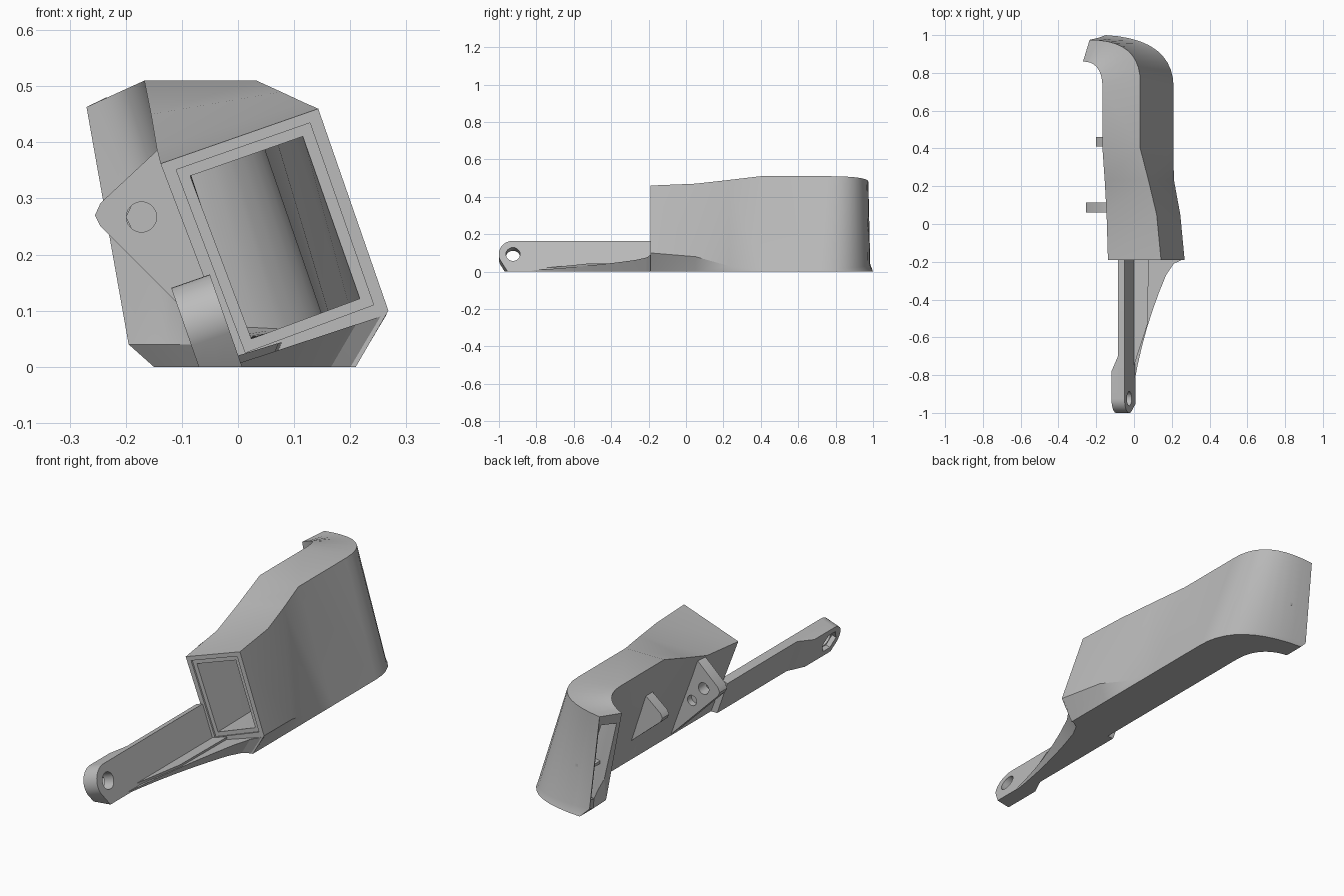
import bpy, bmesh, math
from mathutils import Vector

if "Cube" in bpy.data.objects:
    bpy.data.objects.remove(bpy.data.objects["Cube"])

grey = bpy.data.materials.new("plain grey plastic")
grey.use_nodes = True
grey.diffuse_color = (0.5, 0.5, 0.5, 1)
grey.node_tree.nodes["Principled BSDF"].inputs["Base Color"].default_value = (0.5, 0.5, 0.5, 1)

TILT = math.radians(19.3)


def loft(name, sections):
    """Closed solid through a row of equal-length point loops."""
    bm = bmesh.new()
    rings = [[bm.verts.new(p) for p in s] for s in sections]
    n = len(rings[0])
    for a, b in zip(rings, rings[1:]):
        for i in range(n):
            j = (i + 1) % n
            bm.faces.new((a[i], a[j], b[j], b[i]))
    bm.faces.new(rings[0])
    bm.faces.new(rings[-1])
    # trim anything below the ground plane
    if min(v.co.z for v in bm.verts) < -0.001:
        bmesh.ops.bisect_plane(bm, geom=bm.verts[:] + bm.edges[:] + bm.faces[:],
                               plane_co=(0, 0, 0), plane_no=(0, 0, -1), clear_outer=True)
        bmesh.ops.holes_fill(bm, edges=[e for e in bm.edges if e.is_boundary])
    bmesh.ops.triangulate(bm, faces=[f for f in bm.faces if len(f.verts) > 3])
    bmesh.ops.recalc_face_normals(bm, faces=bm.faces[:])
    mesh = bpy.data.meshes.new(name)
    bm.to_mesh(mesh)
    bm.free()
    mesh.materials.append(grey)
    obj = bpy.data.objects.new(name, mesh)
    bpy.context.collection.objects.link(obj)
    return obj


def activate(obj):
    bpy.ops.object.select_all(action='DESELECT')
    obj.select_set(True)
    bpy.context.view_layer.objects.active = obj


def cut(obj, cutter):
    mod = obj.modifiers.new("cut", 'BOOLEAN')
    mod.operation, mod.solver, mod.object = 'DIFFERENCE', 'EXACT', cutter
    activate(obj)
    bpy.ops.object.modifier_apply(modifier=mod.name)
    bpy.data.objects.remove(cutter)


def smooth(obj, degrees=25):
    activate(obj)
    bpy.ops.object.shade_smooth_by_angle(angle=math.radians(degrees))


def tilted(u, y, v):
    """Point in the leaning frame shared by the arm."""
    c, s = math.cos(TILT), math.sin(TILT)
    return Vector((u * c - v * s, y, u * s + v * c))


def circle(cx, cy, r, n, start=0.0, sweep=2 * math.pi):
    return [(cx + r * math.cos(start + sweep * i / n),
             cy + r * math.sin(start + sweep * i / n)) for i in range(n)]


def plate(name, outline, y0, y1):
    """Upright plate: an x-z outline given depth along y."""
    return loft(name, [[(x, y, z) for x, z in outline] for y in (y0, y1)])


def slab(name, outline, u0, u1, taper=0.0):
    """Leaning slab: a y-v outline given thickness along u."""
    ymax = max(p[0] for p in outline)
    return loft(name, [[tilted(u, y - (t if y == ymax else 0), v) for y, v in outline]
                       for u, t in ((u0, taper), (u1, 0))])


def bend(a, b, c, steps=10):
    """Quadratic curve from a to c."""
    a, b, c = Vector(a), Vector(b), Vector(c)
    return [a * (1 - t) ** 2 + b * 2 * t * (1 - t) + c * t * t
            for t in (i / steps for i in range(steps + 1))]


# Duct: edge rails running from the inlet, through the bend, to the outlet
ys = (-0.19, 0.05, 0.23, 0.4)


def straight(xz):
    return [Vector((x, y, z)) for y, (x, z) in zip(ys, xz)]


top_left = straight([(-.138, .362), (-.145, .39), (-.155, .45), (-.167, .51)])
top_right = straight([(.143, .46), (.12, .47), (.077, .49), (.033, .51)])
flare = straight([(.268, .10), (.245, .08), (.212, .03), (.207, .01)])
base_right = straight([(.21, 0)] * 4)
base_left = straight([(0, 0)] * 4)


def on_wall(z):
    return [b.lerp(t, z / t.z) for b, t in zip(base_left, top_left)]


low_left, mid_left = on_wall(.04), on_wall(.17)
rails = [
    top_left + bend((-.167, .72, .51), (-.167, .86, .51), (-.27, .86, .463)),
    top_right + bend((.033, .75, .51), (.033, .975, .51), (-.235, .975, .48)),
    flare + bend((.207, .72, .01), (.207, .98, .02), (-.19, .985, .04)),
    base_right + bend((.21, .72, 0), (.21, .98, 0), (-.15, 1, 0)),
    base_left + bend((0, .72, 0), (0, .88, 0), (-.15, .9, 0)),
    low_left + bend((-.013, .72, .04), (-.013, .87, .04), (-.195, .87, .04)),
    mid_left + bend((-.057, .72, .17), (-.057, .87, .17), (-.165, .87, .17)),
]
duct = loft("duct", list(zip(*rails)))


def inset(section, s, t):
    """Four-cornered opening inside a duct section."""
    tl, tr, r, bl = (section[i] for i in (0, 1, 2, 4))
    return [tl.lerp(tr, a).lerp(bl.lerp(r, a), b)
            for a, b in ((s, t), (1 - s, t), (1 - s, 1 - t), (s, 1 - t))]


# Hollow passage, open at both ends
passage = [inset(s, .14, .1) for s in zip(*rails)]
before = [p + Vector((0, -.05, 0)) for p in passage[0]]
after = [p + Vector((-.06, -.015, 0)) for p in passage[-1]]
cut(duct, loft("passage_cutter", [before] + passage + [after]))

# Shallow step around the inlet
rim = inset([r[0] for r in rails], .075, .05)
cut(duct, loft("rim_cutter", [[p + Vector((0, d, 0)) for p in rim] for d in (-.03, .008)]))
smooth(duct)

# Cross bar in the outlet slot
plate("outlet_bar", [(-.18, .215), (-.11, .215), (-.11, .228), (-.18, .228)], .875, .975)

# Long arm with a rounded eye and a thicker boss at its end
eye = (-.925, .096)
nose = circle(*eye, .076, 14, math.pi / 2, math.radians(125))


def arm_outline(end):
    return [(end, .172)] + nose + [(-.93, -.04), (end, -.04)]


arm = slab("arm", arm_outline(-.185), -.03, .007)
boss = slab("arm_boss", arm_outline(-.7), -.066, -.03, .08)
for part in (arm, boss):
    cut(part, slab("bore_cutter", circle(*eye, .038, 24), -.1, .05))
cut(boss, slab("nut_cutter", circle(*eye, .05, 6), -.1, -.045))
smooth(arm)
smooth(boss)


# Sloping gusset between arm and inlet
def gusset(name, outline, lift, slope):
    base = [(x * .79, y, 0) for x, y in outline]
    top = [(x, y, lift + slope * x) for x, y in outline]
    return loft(name, [base, top])


edge = bend((0, -.85, 0), (.05, -.55, 0), (.17, -.27, 0), 6)
outline = [(p.x, p.y) for p in edge] + [(.21, -.21), (.265, -.185), (0, -.185)]
smooth(gusset("gusset", outline, .006, .33))
gusset("gusset_step", [(0, -.75), (.072, -.53), (.078, -.185), (0, -.185)], .02, .31)

# Mounting lug with a through hole and a blind hole behind
lug = plate("mounting_lug", [(-.13, .39), (-.145, .385), (-.245, .292), (-.255, .27),
                             (-.245, .25), (0, .005), (.01, .005)], .06, .115)
cut(lug, plate("hole_cutter", circle(-.172, .267, .027, 24), 0, .2))
cut(lug, plate("blind_cutter", circle(-.112, .195, .024, 24), .085, .2))
smooth(lug)

# Smaller rear lug
smooth(plate("rear_lug", [(-.10, .36), (-.19, .287), (-.2, .267), (-.19, .247),
                          (-.04, .12), (-.03, .12)], .41, .46))
